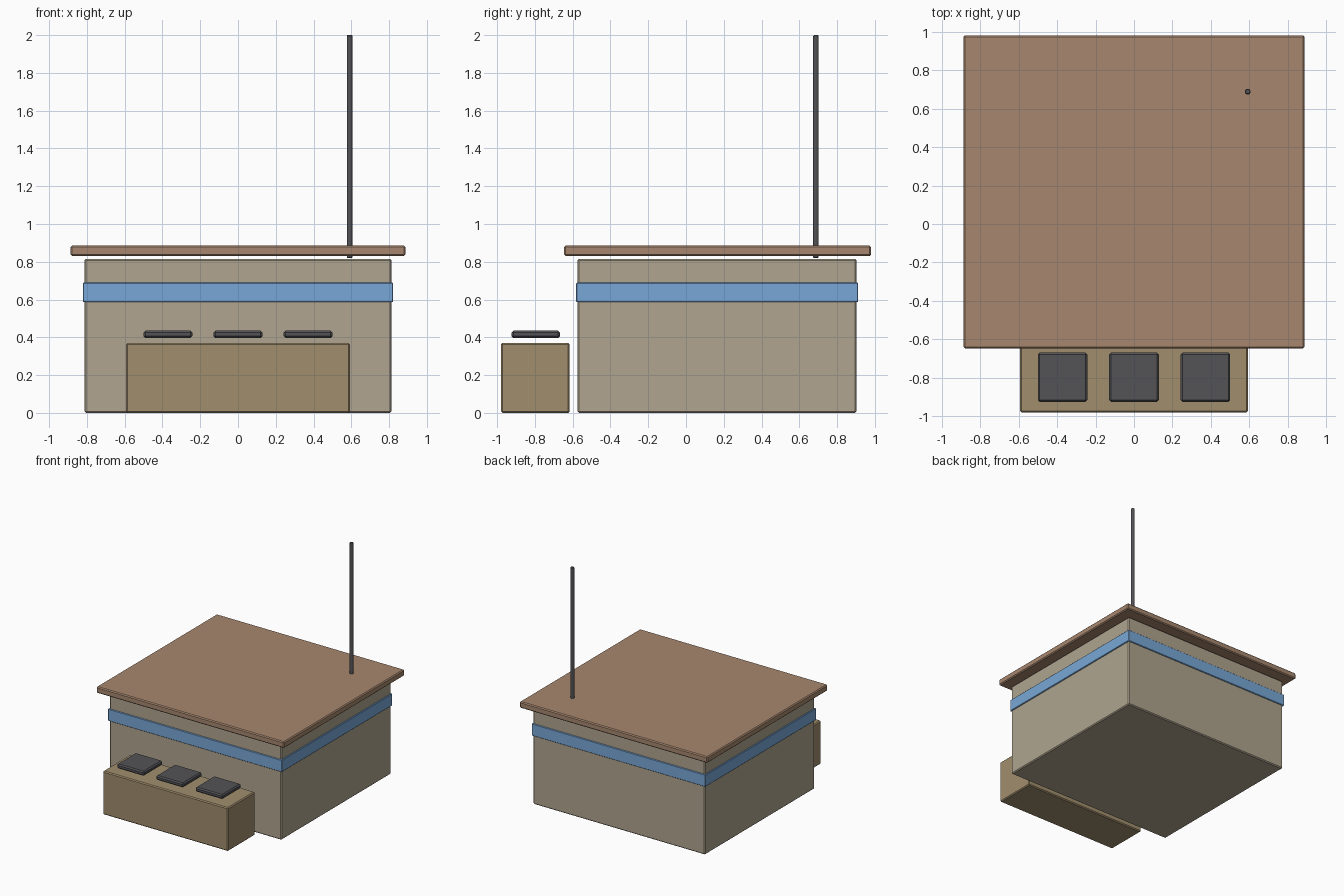
import bpy
from math import pi

if "Cube" in bpy.data.objects:
    bpy.data.objects.remove(bpy.data.objects["Cube"])


def material(name, rgb):
    # 0-255 display colour to linear
    m = bpy.data.materials.new(name)
    m.diffuse_color = [(c / 255) ** 2.2 for c in rgb] + [1]
    m.use_nodes = True
    m.node_tree.nodes["Principled BSDF"].inputs["Base Color"].default_value = m.diffuse_color
    return m


def finish(obj, name, mat, bevel):
    obj.name = name
    obj.data.materials.append(mat)
    if bevel:
        mod = obj.modifiers.new("edge_bevel", "BEVEL")
        mod.width = bevel
        mod.segments = 1
    return obj


def box(name, x, y, z, mat, bevel=0.008):
    # x, y, z are (min, max) pairs
    bpy.ops.mesh.primitive_cube_add(size=1, location=[sum(r) / 2 for r in (x, y, z)])
    obj = bpy.context.object
    obj.scale = [r[1] - r[0] for r in (x, y, z)]
    bpy.ops.object.transform_apply(location=False, rotation=False, scale=True)
    return finish(obj, name, mat, bevel)


wall = material("wall_stone", (174, 163, 142))
blue = material("band_blue", (120, 166, 214))
brown = material("roof_brown", (166, 134, 110))
tan = material("bench_tan", (160, 141, 109))
dark = material("dark_grey", (84, 84, 88))

# Building with trim band and overhanging roof slab
box("building_body", (-0.812, 0.812), (-0.574, 0.903), (0, 0.816), wall)
box("trim_band", (-0.821, 0.821), (-0.582, 0.911), (0.586, 0.689), blue, 0.004)
box("roof_slab", (-0.887, 0.887), (-0.646, 0.98), (0.831, 0.885), brown)

# Front counter with three pads floating just above it
box("front_counter", (-0.592, 0.592), (-0.98, -0.616), (0, 0.371), tan)
for i in (-1, 0, 1):
    cx = i * 0.371
    box(f"counter_pad_{i + 2}", (cx - 0.129, cx + 0.129), (-0.924, -0.668),
        (0.396, 0.435), dark, 0.01)

# Six-sided mast through the roof
bpy.ops.mesh.primitive_cylinder_add(vertices=6, radius=0.017, depth=1.18,
                                    location=(0.591, 0.688, 1.41), rotation=(0, 0, pi / 2))
finish(bpy.context.object, "mast", dark, 0.004)
